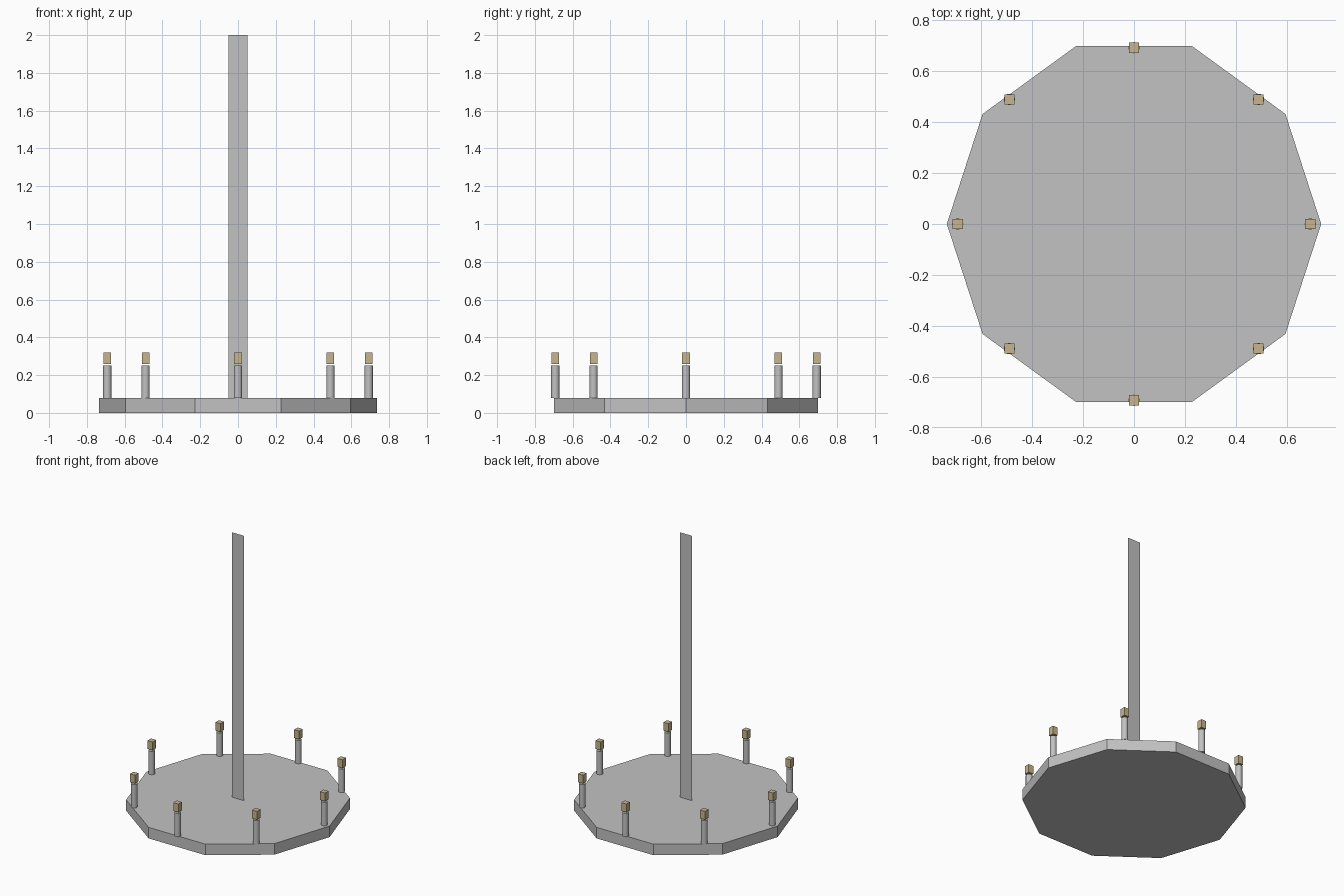
import bpy
from math import cos, sin, pi

cube = bpy.data.objects.get("Cube")
if cube:
    bpy.data.objects.remove(cube, do_unlink=True)


def material(name, color):
    mat = bpy.data.materials.new(name)
    mat.use_nodes = True
    mat.diffuse_color = color
    mat.node_tree.nodes["Principled BSDF"].inputs["Base Color"].default_value = color
    return mat


def finish(name, mat):
    obj = bpy.context.object
    obj.name = name
    obj.data.materials.append(mat)
    return obj


grey = material("light grey", (0.54, 0.54, 0.54, 1))
tan = material("tan", (0.57, 0.47, 0.27, 1))

BASE_TOP = 0.08
BASE_RADIUS = 0.735
POST_RING = 0.692
POST_TOP = 0.25

# Ten-sided base with a corner pointing along x
bpy.ops.mesh.primitive_cylinder_add(
    vertices=10, radius=BASE_RADIUS, depth=BASE_TOP,
    location=(0, 0, BASE_TOP / 2), rotation=(0, 0, pi / 2))
finish("base", grey)

# Central pole: a single flat upright sheet facing the front
bpy.ops.mesh.primitive_plane_add(
    size=1, location=(0, 0, (BASE_TOP + 2) / 2), rotation=(pi / 2, 0, 0))
pole = finish("pole", grey)
pole.scale = (0.1, 2 - BASE_TOP, 1)

# Ring of eight round posts, each with a small square block above it
for i in range(8):
    x = POST_RING * cos(i * pi / 4)
    y = POST_RING * sin(i * pi / 4)
    bpy.ops.mesh.primitive_cylinder_add(
        vertices=16, radius=0.022, depth=POST_TOP - BASE_TOP,
        location=(x, y, (POST_TOP + BASE_TOP) / 2))
    finish(f"post_{i + 1}", grey)
    bpy.ops.object.shade_smooth_by_angle()
    bpy.ops.mesh.primitive_cube_add(size=1, location=(x, y, 0.29))
    block = finish(f"post_block_{i + 1}", tan)
    block.scale = (0.04, 0.04, 0.06)
